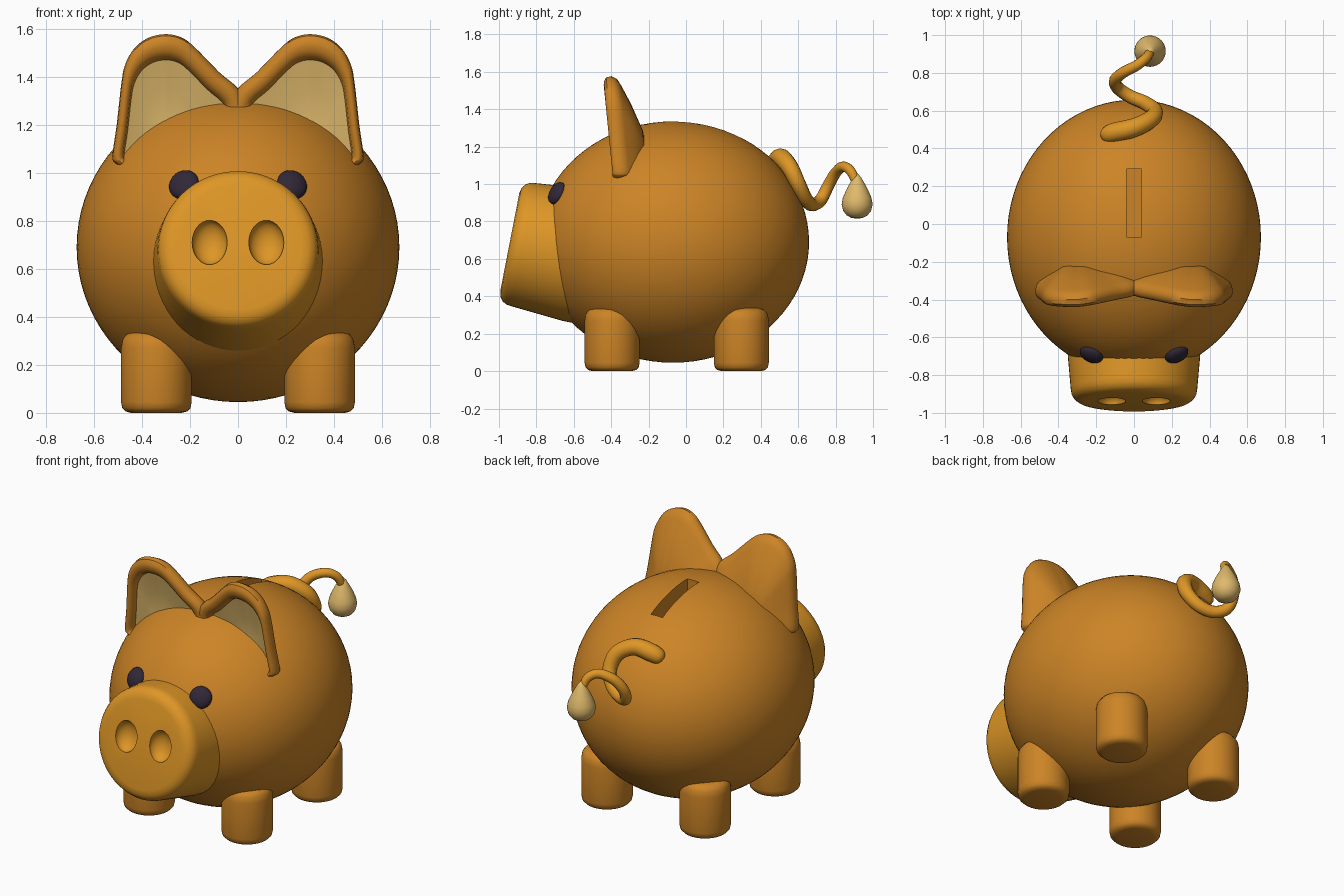
import bpy, bmesh, math
from mathutils import Matrix, Vector

if "Cube" in bpy.data.objects:
    bpy.data.objects.remove(bpy.data.objects["Cube"])


def material(name, r, g, b):
    m = bpy.data.materials.new(name)
    lin = [((c / 255 + 0.055) / 1.055) ** 2.4 for c in (r, g, b)]
    m.diffuse_color = (*lin, 1)
    m.use_nodes = True
    m.node_tree.nodes["Principled BSDF"].inputs["Base Color"].default_value = m.diffuse_color
    return m


BROWN = material("caramel", 204, 132, 38)
GOLD = material("golden orange", 222, 150, 38)
CREAM = material("cream", 224, 186, 108)
DARK = material("dark plum", 50, 40, 56)


def smooth(ob, angle=40):
    bpy.ops.object.select_all(action='DESELECT')
    ob.select_set(True)
    bpy.context.view_layer.objects.active = ob
    bpy.ops.object.shade_smooth_by_angle(angle=math.radians(angle))


def finish(name, bm, mats):
    bmesh.ops.recalc_face_normals(bm, faces=bm.faces)
    me = bpy.data.meshes.new(name)
    bm.to_mesh(me)
    bm.free()
    for m in mats:
        me.materials.append(m)
    ob = bpy.data.objects.new(name, me)
    bpy.context.collection.objects.link(ob)
    smooth(ob)
    return ob


def loft(name, rings, mats, second_from=None):
    """Skin closed rings; collapsed end rings become poles."""
    bm = bmesh.new()
    vs = [[bm.verts.new(p) for p in ring] for ring in rings]
    n = len(rings[0])
    for i in range(len(vs) - 1):
        for j in range(n):
            k = (j + 1) % n
            f = bm.faces.new((vs[i][j], vs[i][k], vs[i + 1][k], vs[i + 1][j]))
            f.material_index = int(second_from is not None and i >= second_from)
    bmesh.ops.remove_doubles(bm, verts=bm.verts, dist=1e-5)
    return finish(name, bm, mats)


def lathe(name, profile, mat, matrix, n=48):
    rings = [[matrix @ Vector((r * math.cos(2 * math.pi * j / n),
                               r * math.sin(2 * math.pi * j / n), z))
              for j in range(n)] for r, z in profile]
    return loft(name, rings, [mat])


def ellipsoid(name, radii, mat, matrix, u=32, v=16):
    bm = bmesh.new()
    bmesh.ops.create_uvsphere(bm, u_segments=u, v_segments=v, radius=1,
                              matrix=matrix @ Matrix.Diagonal((*radii, 1)))
    return finish(name, bm, [mat])


def cut(ob, cutter):
    mod = ob.modifiers.new("cut", 'BOOLEAN')
    mod.operation = 'DIFFERENCE'
    mod.solver = 'EXACT'
    mod.object = cutter
    bpy.context.view_layer.objects.active = ob
    bpy.ops.object.modifier_apply(modifier=mod.name)
    bpy.data.objects.remove(cutter)
    smooth(ob)


def spline(pts, steps, closed=False):
    """Catmull-Rom curve through points of any dimension."""
    pts = [Vector(p) for p in pts]
    n = len(pts)
    get = (lambda i: pts[i % n]) if closed else (lambda i: pts[min(max(i, 0), n - 1)])
    out = []
    for i in range(n if closed else n - 1):
        a, b, c, d = get(i - 1), get(i), get(i + 1), get(i + 2)
        for s in range(steps):
            t = s / steps
            out.append(0.5 * (2 * b + (c - a) * t + (2 * a - 5 * b + 4 * c - d) * t ** 2
                              + (3 * b - a - 3 * c + d) * t ** 3))
    return out if closed else out + [pts[-1]]


T = Matrix.Translation

# Body with coin slot
CENTRE, RADII = Vector((0, -0.07, 0.69)), Vector((0.672, 0.728, 0.645))
body = ellipsoid("body", RADII, BROWN, T(CENTRE), 80, 40)
bm = bmesh.new()
bmesh.ops.create_cube(bm, size=1, matrix=T((0, 0.11, 1.32)) @ Matrix.Diagonal((0.08, 0.36, 0.3, 1)))
cut(body, finish("slot_cutter", bm, [BROWN]))

# Snout with nostril hollows
snout_frame = T((0, -0.942, 0.69)) @ Matrix.Rotation(math.radians(-101), 4, 'X')
snout = lathe("snout", [(0, 0), (0.265, 0), (0.295, 0.006), (0.318, 0.022), (0.331, 0.045),
                        (0.335, 0.07), (0.36, 0.36), (0.36, 0.45), (0, 0.45)],
              GOLD, snout_frame, 64)
for sx in (-1, 1):
    cut(snout, ellipsoid("nostril_cutter", (0.073, 0.094, 0.06), GOLD,
                         snout_frame @ T((sx * 0.118, -0.02, 0))))

# Ear outline in front view (x, z)
outline = spline([(-0.02, 1.32), (0.08, 1.42), (0.18, 1.522), (0.235, 1.563), (0.30, 1.577),
                  (0.37, 1.563), (0.43, 1.52), (0.47, 1.45), (0.486, 1.37), (0.505, 1.2),
                  (0.523, 1.07), (0.51, 1.04), (0.475, 1.03), (0.3, 1.03), (0.1, 1.08),
                  (-0.02, 1.15)], 4, True)
# Ear section: (scale about ear base, depth behind rim front)
section = [(0, 0.20), (0.4, 0.18), (0.7, 0.13), (0.9, 0.088), (0.97, 0.07), (1, 0.043),
           (0.985, 0.015), (0.94, 0.001), (0.9, -0.002), (0.85, 0.002), (0.8, 0.016),
           (0.775, 0.05), (0.5, 0.07), (0, 0.085)]


def ear_point(p, s, d, sx):
    x, z = 0.3 + (p.x - 0.3) * s, 1.1 + (p.y - 1.1) * s
    y = -0.395 - 0.1 * (z - 1.1) + 0.035 * max(0, 1 - x / 0.3)
    return (sx * x, y + d, z)


for sx, side in ((-1, "left"), (1, "right")):
    loft(side + "_ear", [[ear_point(p, s, d, sx) for p in outline] for s, d in section],
         [BROWN, CREAM], second_from=11)

    # Eyes lie flat on the body surface
    x, z = sx * 0.225, 0.95
    k = 1 - (x / RADII.x) ** 2 - ((z - CENTRE.z) / RADII.z) ** 2
    p = Vector((x, CENTRE.y - RADII.y * math.sqrt(k), z))
    q = p - CENTRE
    normal = Vector([q[i] / RADII[i] ** 2 for i in range(3)])
    ellipsoid(side + "_eye", (0.065, 0.065, 0.036), DARK,
              T(p) @ normal.to_track_quat('Z', 'Y').to_matrix().to_4x4())

    # Legs
    for y, end in ((-0.395, "front"), (0.296, "back")):
        lathe(f"{end}_{side}_leg", [(0, 0), (0.105, 0), (0.128, 0.006), (0.142, 0.02),
                                    (0.147, 0.045), (0.147, 0.27), (0.141, 0.305),
                                    (0.125, 0.327), (0.095, 0.337), (0, 0.337)],
              BROWN, T((sx * 0.34, y, 0)))

# Curly tail: x, y, z, radius
path = spline([(-0.165, 0.465, 1.085, 0.015), (-0.15, 0.47, 1.095, 0.042),
               (-0.10, 0.485, 1.12, 0.052), (0, 0.51, 1.14, 0.05), (0.09, 0.555, 1.09, 0.046),
               (0.11, 0.60, 1.0, 0.041), (0.06, 0.64, 0.92, 0.038), (-0.02, 0.675, 0.89, 0.036),
               (-0.085, 0.72, 0.915, 0.034), (-0.1, 0.76, 0.99, 0.032),
               (-0.06, 0.80, 1.06, 0.03), (0.015, 0.84, 1.093, 0.028),
               (0.065, 0.88, 1.07, 0.026), (0.085, 0.91, 1.01, 0.024)], 6)
cu = bpy.data.curves.new("tail", 'CURVE')
cu.dimensions = '3D'
cu.bevel_depth = 1
cu.bevel_resolution = 4
cu.use_fill_caps = True
sp = cu.splines.new('POLY')
sp.points.add(len(path) - 1)
for pt, v in zip(sp.points, path):
    pt.co = (v[0], v[1], v[2], 1)
    pt.radius = v[3]
cu.materials.append(GOLD)
tail = bpy.data.objects.new("tail", cu)
bpy.context.collection.objects.link(tail)
bpy.ops.object.select_all(action='DESELECT')
tail.select_set(True)
bpy.context.view_layer.objects.active = tail
bpy.ops.object.convert(target='MESH')
smooth(bpy.context.view_layer.objects.active)

# Teardrop tuft on the tail end
lathe("tail_tuft", [(0, 0.815), (0.03, 0.819), (0.055, 0.832), (0.074, 0.856), (0.083, 0.89),
                    (0.077, 0.925), (0.06, 0.965), (0.042, 1.0), (0.022, 1.035), (0, 1.06)],
      CREAM, T((0.085, 0.915, 0)), 32)
